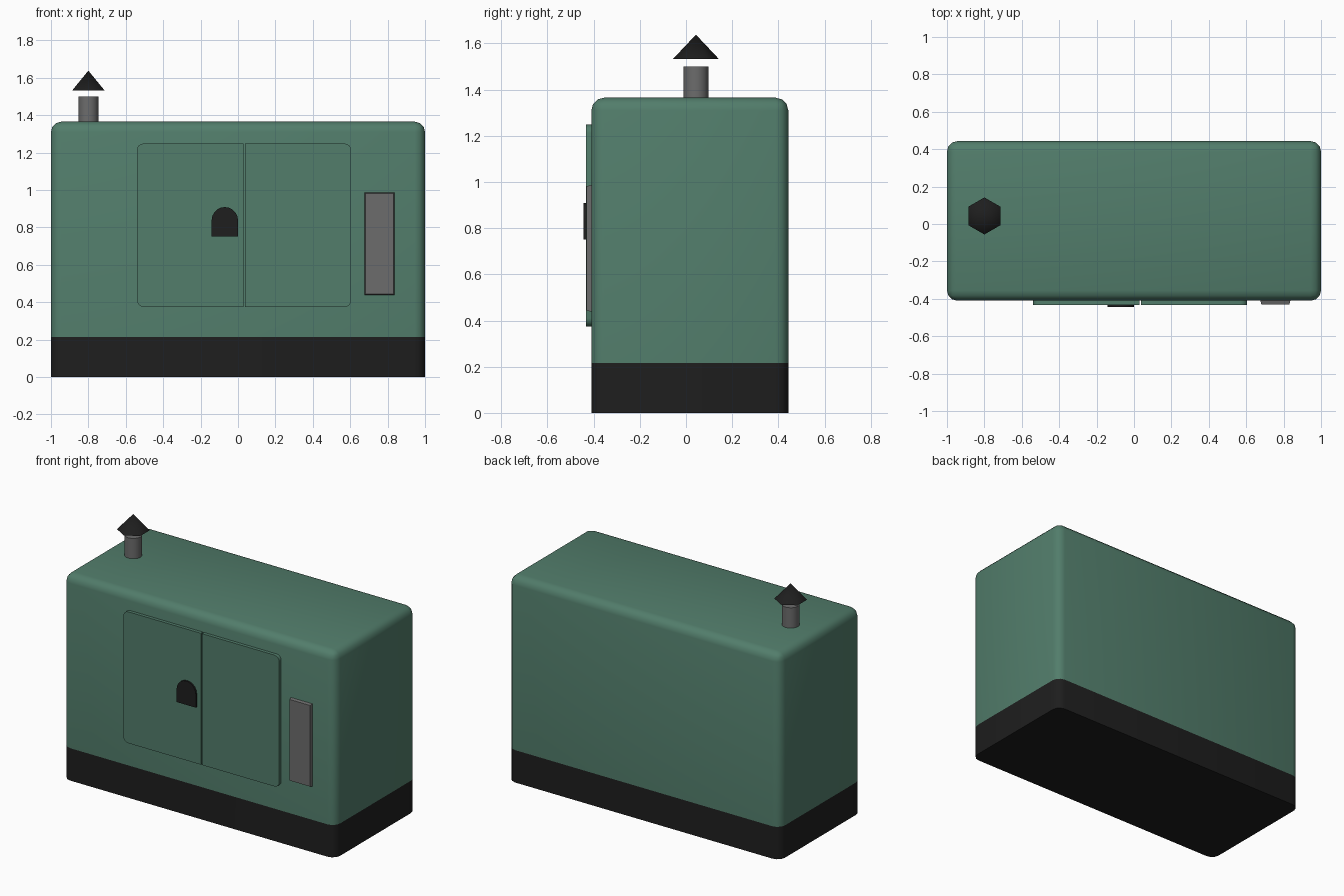
import bpy, bmesh, math
from mathutils import Vector

if "Cube" in bpy.data.objects:
    bpy.data.objects.remove(bpy.data.objects["Cube"])


def mat(name, col):
    m = bpy.data.materials.new(name)
    m.diffuse_color = (*col, 1)
    m.use_nodes = True
    m.node_tree.nodes["Principled BSDF"].inputs["Base Color"].default_value = m.diffuse_color
    return m


GREEN = mat("green_paint", (0.084, 0.205, 0.147))
BLACK = mat("black", (0.013, 0.013, 0.013))
GREY = mat("grey_metal", (0.15, 0.15, 0.15))


def finish(name, bm, mats, angle=40):
    bmesh.ops.recalc_face_normals(bm, faces=bm.faces)
    me = bpy.data.meshes.new(name)
    bm.to_mesh(me)
    bm.free()
    ob = bpy.data.objects.new(name, me)
    bpy.context.collection.objects.link(ob)
    for m in mats:
        me.materials.append(m)
    bpy.ops.object.select_all(action='DESELECT')
    ob.select_set(True)
    bpy.context.view_layer.objects.active = ob
    bpy.ops.object.shade_smooth_by_angle(angle=math.radians(angle))
    return ob


def box(lo, hi):
    bm = bmesh.new()
    bmesh.ops.create_cube(bm, size=1)
    lo, hi = Vector(lo), Vector(hi)
    for v in bm.verts:
        v.co = Vector([(lo[i] + hi[i]) / 2 + v.co[i] * (hi[i] - lo[i]) for i in range(3)])
    return bm


def arc(cx, cz, r, a0, a1, n):
    return [(cx + r * math.cos(math.radians(a0 + (a1 - a0) * i / n)),
             cz + r * math.sin(math.radians(a0 + (a1 - a0) * i / n))) for i in range(n + 1)]


def plate(name, outline, front, back, m):
    # flat panel extruded along y from an x-z outline
    bm = bmesh.new()
    f = bm.faces.new([bm.verts.new((x, front, z)) for x, z in outline])
    ext = bmesh.ops.extrude_face_region(bm, geom=[f])
    for v in ext['geom']:
        if isinstance(v, bmesh.types.BMVert):
            v.co.y = back
    return finish(name, bm, [m])


# housing: rounded on the vertical and top edges, black below the skirt line
bm = box((-1, -0.41, 0), (1, 0.443, 1.365))
edges = [e for e in bm.edges if any(v.co.z > 1 for v in e.verts)]
bmesh.ops.bevel(bm, geom=edges, offset=0.055, segments=3, profile=0.5, affect='EDGES')
bmesh.ops.bisect_plane(bm, geom=bm.verts[:] + bm.edges[:] + bm.faces[:],
                       plane_co=(0, 0, 0.215), plane_no=(0, 0, 1))
for f in bm.faces:
    f.material_index = 1 if f.calc_center_median().z < 0.215 else 0
finish("housing", bm, [GREEN, BLACK])

# double doors with rounded outer corners
R = 0.035
for name, x_in, x_out in (("left_door", 0.029, -0.54), ("right_door", 0.037, 0.605)):
    s = 1 if x_out > x_in else -1
    corner = arc(0, 0, R, 0, 90, 4)
    pts = [(x_in, 0.375)]
    pts += [(x_out - s * R + s * x, 0.375 + R - z) for x, z in reversed(corner)]
    pts += [(x_out - s * R + s * x, 1.248 - R + z) for x, z in corner]
    pts += [(x_in, 1.248)]
    plate(name, pts, -0.432, -0.40, GREEN)

# arched latch plate
plate("door_latch", [(-0.141, 0.75), (0, 0.75)] + arc(-0.0705, 0.838, 0.0705, 0, 180, 10),
      -0.443, -0.425, BLACK)

# grey side panel with tapered rim
bm = box((0.674, -0.43, 0.436), (0.838, -0.40, 0.989))
for v in bm.verts:
    if v.co.y < -0.42:
        v.co.x += 0.007 if v.co.x < 0.75 else -0.007
        v.co.z += 0.007 if v.co.z < 0.7 else -0.007
finish("side_panel", bm, [GREY], 20)

# exhaust pipe
bm = bmesh.new()
bmesh.ops.create_cone(bm, cap_ends=True, segments=16, radius1=0.054, radius2=0.054, depth=0.16)
bmesh.ops.translate(bm, verts=bm.verts, vec=(-0.8, 0.043, 1.42))
finish("exhaust_pipe", bm, [GREY])

# six-sided rain cap above the pipe
bm = bmesh.new()
bmesh.ops.create_cone(bm, cap_ends=True, segments=6, radius1=0.099, radius2=0, depth=0.105)
bmesh.ops.remove_doubles(bm, verts=bm.verts, dist=0.0001)
bmesh.ops.translate(bm, verts=bm.verts, vec=(-0.8, 0.043, 1.5855))
cap = finish("rain_cap", bm, [BLACK], 60)
